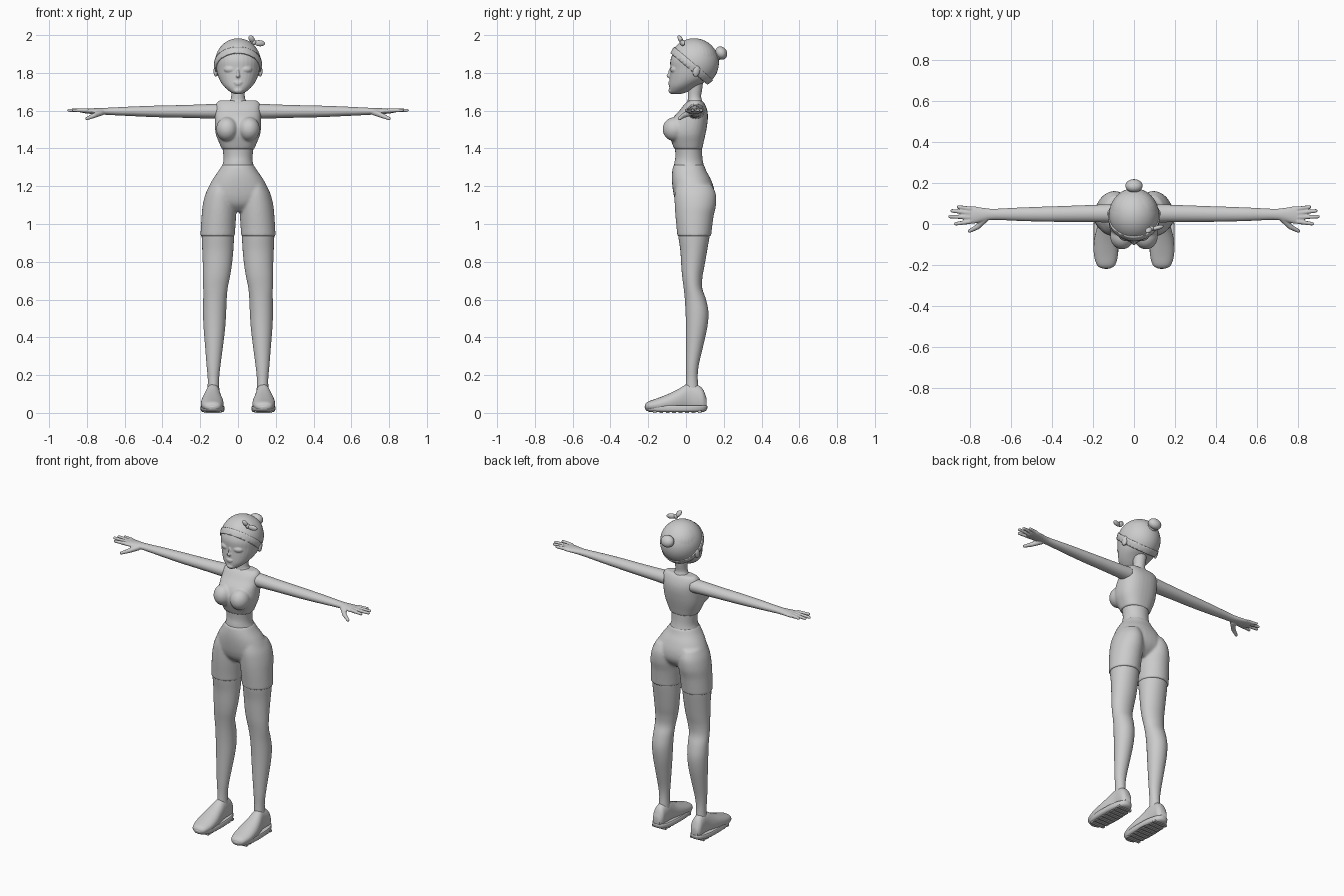
import bpy, bmesh, math
from mathutils import Vector, Matrix

GREY = bpy.data.materials.new("matte grey")
GREY.diffuse_color = (0.6, 0.6, 0.6, 1)


def spline(a, b, c, d, t):
    return 0.5 * (2 * b + (c - a) * t + (2 * a - 5 * b + 4 * c - d) * t * t + (3 * b - a - 3 * c + d) * t ** 3)


def loft(bm, rings, axis="z", p=2.0, n=32, sub=4):
    """Rings are (position, min u, max u, min v, max v) along the axis."""
    rows, last = [], len(rings) - 1
    for i in range(last):
        q = [rings[max(i - 1, 0)], rings[i], rings[i + 1], rings[min(i + 2, last)]]
        for s in range(sub):
            rows.append([spline(*vals, s / sub) for vals in zip(*q)])
    rows.append(rings[-1])
    loops = []
    for t, u0, u1, v0, v1 in rows:
        loop = []
        for k in range(n):
            c, s = math.cos(2 * math.pi * k / n), math.sin(2 * math.pi * k / n)
            u = (u0 + u1) / 2 + (u1 - u0) / 2 * math.copysign(abs(c) ** (2 / p), c)
            v = (v0 + v1) / 2 + (v1 - v0) / 2 * math.copysign(abs(s) ** (2 / p), s)
            co = {"x": (t, u, v), "y": (u, t, v), "z": (u, v, t)}[axis]
            loop.append(bm.verts.new(co))
        loops.append(loop)
    for a, b in zip(loops, loops[1:]):
        for k in range(n):
            bm.faces.new((a[k], a[(k + 1) % n], b[(k + 1) % n], b[k]))
    bm.faces.new(loops[0])
    bm.faces.new(loops[-1])


def ball(bm, loc, size, rot=(0, 0, 0)):
    m = Matrix.Translation(loc)
    for ang, ax in zip(rot, "XYZ"):
        m = m @ Matrix.Rotation(math.radians(ang), 4, ax)
    bmesh.ops.create_uvsphere(bm, u_segments=24, v_segments=14, radius=1, matrix=m @ Matrix.Diagonal((*size, 1)))


def limb(bm, a, b, r1, r2):
    """Tapered rod with rounded ends."""
    a, b = Vector(a), Vector(b)
    rot = (b - a).to_track_quat("Z", "Y").to_matrix().to_4x4()
    bmesh.ops.create_cone(bm, cap_ends=True, segments=14, radius1=r1, radius2=r2, depth=(b - a).length,
                          matrix=Matrix.Translation((a + b) / 2) @ rot)
    ball(bm, a, (r1,) * 3)
    ball(bm, b, (r2,) * 3)


def finish(bm, name, mirror=False, voxel=0, smooth=4):
    bmesh.ops.recalc_face_normals(bm, faces=bm.faces[:])
    me = bpy.data.meshes.new(name)
    bm.to_mesh(me)
    bm.free()
    me.materials.append(GREY)
    ob = bpy.data.objects.new(name, me)
    bpy.context.collection.objects.link(ob)
    bpy.ops.object.select_all(action="DESELECT")
    ob.select_set(True)
    bpy.context.view_layer.objects.active = ob
    bpy.ops.object.shade_smooth_by_angle(angle=math.radians(45))
    if voxel:
        r = ob.modifiers.new("blend", "REMESH")
        r.mode, r.voxel_size, r.use_smooth_shade = "VOXEL", voxel, True
        s = ob.modifiers.new("soften", "SMOOTH")
        s.factor, s.iterations = 0.5, smooth
    if mirror:
        m = ob.modifiers.new("mirror", "MIRROR")
        m.use_clip = m.use_mirror_merge = False
    return ob


def sym(rows):
    """Expand (z, half width, y min, y max) to a symmetric ring."""
    return [(z, -w, w, a, b) for z, w, a, b in rows]


# head with nose, lips, eyelids and ears
bm = bmesh.new()
loft(bm, sym([(1.688, .015, -.078, -.03), (1.70, .042, -.086, .01), (1.73, .076, -.089, .06),
              (1.77, .101, -.087, .125), (1.82, .115, -.083, .155), (1.87, .119, -.082, .168),
              (1.92, .104, -.058, .155), (1.96, .068, -.015, .115), (1.975, .02, .03, .06)]), p=2.1)
ball(bm, (0, -.088, 1.785), (.011, .016, .011))
ball(bm, (0, -.083, 1.802), (.007, .012, .026), (-12, 0, 0))
ball(bm, (0, -.087, 1.749), (.024, .008, .005))
ball(bm, (0, -.086, 1.740), (.018, .009, .006))
ball(bm, (0, -.078, 1.706), (.025, .015, .015))
for sx in (-1, 1):
    ball(bm, (sx * .047, -.066, 1.818), (.029, .016, .017), (0, 0, sx * 20))
    ball(bm, (sx * .118, .055, 1.808), (.011, .019, .03), (-12, 0, sx * 15))
finish(bm, "head", voxel=.004, smooth=3)

# hair cap and headband cut from shells by tilted planes
CENTRE, TILT = Vector((0, .043, 1.853)), Vector((0, .65, .76))


def shell(name, grow, low, high):
    bm = bmesh.new()
    bmesh.ops.create_uvsphere(bm, u_segments=48, v_segments=32, radius=1,
                              matrix=Matrix.Translation(CENTRE) @ Matrix.Diagonal((.122 + grow, .131 + grow, .130 + grow, 1)))
    for d, sign in ((low, -1), (high, 1)):
        geom = bm.verts[:] + bm.edges[:] + bm.faces[:]
        bmesh.ops.bisect_plane(bm, geom=geom, plane_co=CENTRE + TILT * d, plane_no=TILT * sign, clear_outer=True)
    ob = finish(bm, name)
    sol = ob.modifiers.new("thickness", "SOLIDIFY")
    sol.thickness, sol.offset = .008, -1


shell("hair_cap", 0, -.03, .3)
shell("headband", .005, -.042, -.004)

# hair bun with its tie
bm = bmesh.new()
ball(bm, (0, .186, 1.905), (.042, .031, .036), (30, 0, 0))
ball(bm, (0, .163, 1.892), (.03, .018, .028), (30, 0, 0))
finish(bm, "hair_bun")

# headband bow
bm = bmesh.new()
ball(bm, (.085, -.022, 1.962), (.013, .013, .015))
ball(bm, (.115, -.018, 1.957), (.03, .011, .016), (0, 5, 15))
ball(bm, (.072, -.03, 1.979), (.015, .012, .023), (30, -25, 0))
finish(bm, "headband_bow")

# neck and collar area
bm = bmesh.new()
loft(bm, sym([(1.60, .10, -.01, .09), (1.635, .075, .0, .09), (1.652, .045, .008, .086), (1.675, .036, .01, .08),
              (1.71, .037, .01, .085), (1.75, .042, .01, .09)]))
finish(bm, "neck")

# fitted top with bust
bm = bmesh.new()
loft(bm, sym([(1.397, .086, -.062, .086), (1.43, .10, -.075, .093), (1.47, .116, -.088, .102),
              (1.51, .122, -.088, .11), (1.56, .122, -.07, .116), (1.60, .121, -.035, .113),
              (1.635, .117, -.008, .1), (1.655, .10, .015, .085)]), p=2.4)
for sx in (-1, 1):
    ball(bm, (sx * .058, -.06, 1.502), (.058, .064, .064))
finish(bm, "top", voxel=.006, smooth=8)

# bare waist
bm = bmesh.new()
loft(bm, sym([(1.27, .10, -.065, .105), (1.32, .08, -.062, .092), (1.36, .077, -.056, .086), (1.42, .085, -.06, .084)]))
finish(bm, "waist")

# shorts: hips blended into two thighs
bm = bmesh.new()
loft(bm, sym([(1.315, .081, -.066, .095), (1.28, .104, -.073, .108), (1.24, .132, -.075, .13), (1.19, .158, -.071, .148),
              (1.14, .172, -.062, .15), (1.10, .15, -.045, .13), (1.065, .07, -.01, .09)]), p=2.2)
for sx in (-1, 1):
    rings = [(1.21, .03, .148, -.05, .135), (1.16, .014, .172, -.06, .158), (1.10, .008, .187, -.06, .159),
             (1.04, .01, .193, -.056, .146), (.98, .014, .197, -.05, .138), (.935, .016, .199, -.046, .133)]
    loft(bm, [(z, *sorted((sx * a, sx * b)), c, d) for z, a, b, c, d in rings])
finish(bm, "shorts", voxel=.007, smooth=7)

# legs
bm = bmesh.new()
loft(bm, [(.98, .02, .192, -.044, .13), (.93, .021, .192, -.04, .124), (.86, .025, .189, -.03, .112),
          (.78, .033, .186, -.025, .098), (.72, .043, .185, -.02, .087), (.66, .055, .184, -.012, .086),
          (.60, .06, .184, -.006, .106), (.53, .063, .185, -.002, .119), (.45, .068, .182, 0, .112),
          (.35, .08, .174, 0, .09), (.25, .093, .166, 0, .067), (.18, .10, .16, 0, .062), (.10, .098, .162, -.005, .07)])
finish(bm, "legs", mirror=True)

# shoe uppers
bm = bmesh.new()
loft(bm, [(-.216, .115, .155, .02, .045), (-.20, .092, .18, .012, .06), (-.15, .078, .195, .008, .078),
          (-.09, .078, .195, .006, .102), (-.04, .086, .186, .006, .126), (0, .092, .175, .006, .15),
          (.03, .094, .17, .006, .155), (.065, .096, .17, .006, .146), (.09, .098, .168, .008, .125),
          (.108, .112, .156, .02, .08)], axis="y", p=2.2)
finish(bm, "shoe_uppers", mirror=True)

# soles with tread bars
bm = bmesh.new()
loft(bm, [(.006, .078, .19, -.195, .095), (.014, .072, .197, -.212, .108), (.03, .072, .198, -.219, .114),
          (.038, .076, .195, -.216, .112)], p=2.5)
for i in range(8):
    y = -.165 + i * .034
    bmesh.ops.create_cube(bm, size=1, matrix=Matrix.Translation((.134, y, .006)) @ Matrix.Diagonal((.094, .02, .012, 1)))
finish(bm, "shoe_soles", mirror=True)

# arms, palms and fingers
bm = bmesh.new()
loft(bm, [(.09, .005, .098, 1.556, 1.638), (.15, .008, .095, 1.558, 1.635), (.28, .01, .09, 1.562, 1.63),
          (.42, .011, .085, 1.565, 1.627), (.56, .015, .08, 1.571, 1.622), (.68, .02, .074, 1.577, 1.616),
          (.73, .014, .078, 1.58, 1.614), (.78, .002, .086, 1.583, 1.612), (.815, .003, .086, 1.587, 1.61),
          (.83, .012, .08, 1.59, 1.608)], axis="x")
for y0, y1, tip in ((.074, .083, .862), (.054, .064, .893), (.033, .036, .904), (.011, .001, .876)):
    limb(bm, (.80, y0, 1.601), (tip - .008, y1, 1.602), .0115, .0085)
limb(bm, (.725, .025, 1.59), (.762, -.014, 1.574), .017, .013)
limb(bm, (.762, -.014, 1.574), (.80, -.034, 1.558), .013, .009)
finish(bm, "arms", mirror=True, voxel=.004, smooth=2)
